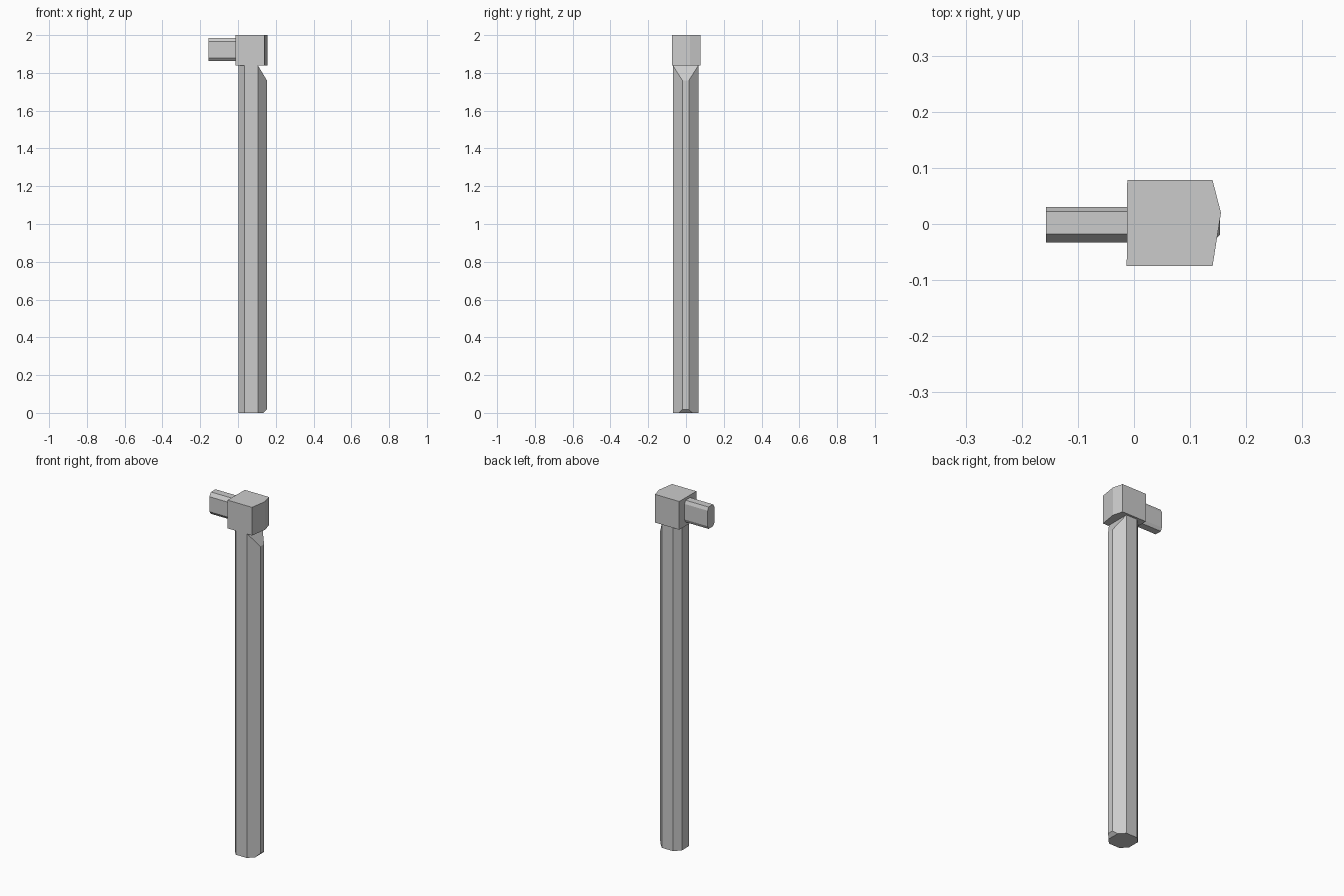
import bpy, bmesh
from mathutils import Vector

if "Cube" in bpy.data.objects:
    bpy.data.objects.remove(bpy.data.objects["Cube"])


def prism(name, profile, place, start, end, cuts=()):
    """Extrude a closed profile between two levels, then slice off chamfers."""
    bm = bmesh.new()
    lo = [bm.verts.new(place(a, b, start)) for a, b in profile]
    hi = [bm.verts.new(place(a, b, end)) for a, b in profile]
    bm.faces.new(lo)
    bm.faces.new(hi)
    n = len(profile)
    for i in range(n):
        j = (i + 1) % n
        bm.faces.new((lo[i], lo[j], hi[j], hi[i]))
    for point, normal in cuts:
        geom = bm.verts[:] + bm.edges[:] + bm.faces[:]
        res = bmesh.ops.bisect_plane(bm, geom=geom, dist=1e-5, plane_co=Vector(point),
                                     plane_no=Vector(normal), clear_outer=True)
        edges = [e for e in res["geom_cut"] if isinstance(e, bmesh.types.BMEdge)]
        bmesh.ops.holes_fill(bm, edges=edges, sides=0)
    bmesh.ops.recalc_face_normals(bm, faces=bm.faces[:])
    mesh = bpy.data.meshes.new(name)
    bm.to_mesh(mesh)
    bm.free()
    obj = bpy.data.objects.new(name, mesh)
    bpy.context.collection.objects.link(obj)
    return obj


def upright(x, y, z):
    return (x, y, z)


def along_x(y, z, x):
    return (x, y, z)


# Eight-sided shaft, chamfered at the top and bottom of its striking-face side
prism("shaft",
      [(0.153, -0.019), (0.153, 0.015), (0.105, 0.066), (0.035, 0.066),
       (0.003, 0.033), (0.003, -0.033), (0.035, -0.07), (0.105, -0.07)],
      upright, 0.0, 1.84,
      cuts=[((0.105, 0, 1.84), (0.08, 0, 0.048)),
            ((0.153, 0, 0.018), (0.018, 0, -0.018))])

# Block head with a shallow vertical ridge on its face
prism("head",
      [(-0.013, -0.075), (0.14, -0.075), (0.155, 0.02), (0.14, 0.078), (-0.012, 0.078)],
      upright, 1.84, 2.0)

# Narrow eight-sided tail behind the head
prism("tail",
      [(-0.018, 1.862), (0.022, 1.862), (0.03, 1.88), (0.03, 1.968),
       (0.022, 1.986), (-0.018, 1.986), (-0.033, 1.965), (-0.033, 1.88)],
      along_x, -0.157, -0.01)
